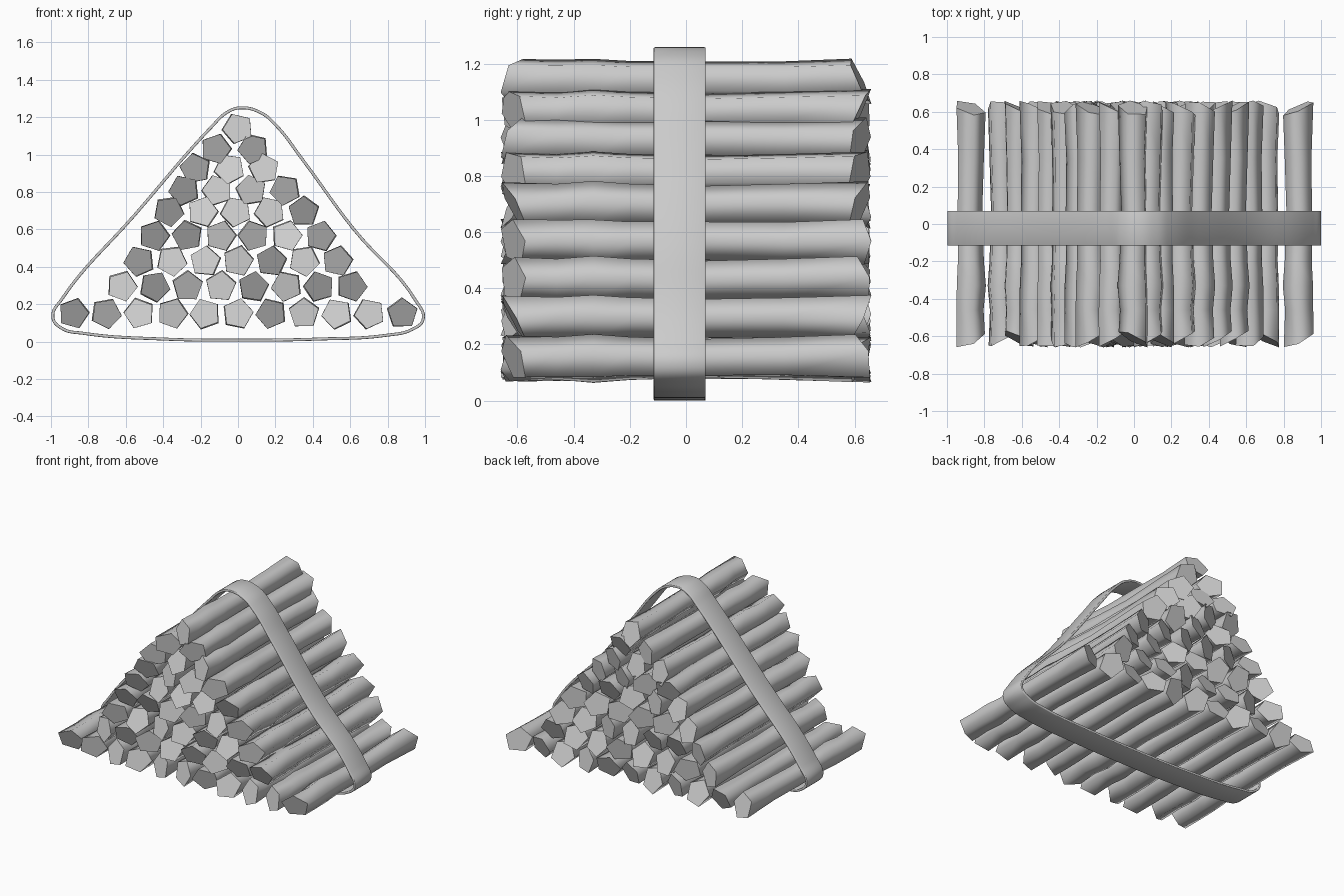
import bpy, bmesh, math, random
from mathutils import Vector

random.seed(4)
if "Cube" in bpy.data.objects:
    bpy.data.objects.remove(bpy.data.objects["Cube"], do_unlink=True)

grey = bpy.data.materials.new("plain grey")
grey.use_nodes = True
grey.diffuse_color = (0.6, 0.6, 0.6, 1)
grey.node_tree.nodes["Principled BSDF"].inputs["Base Color"].default_value = (0.6, 0.6, 0.6, 1)

SIDES = 5
HALF_LENGTH = 0.66
# Log profile from front to back: position along the log, radius, sideways bend
PROFILE = [(-0.66, 0.083, 0), (-0.46, 0.079, -0.004), (-0.33, 0.085, 0.004), (-0.2, 0.076, 0.002),
           (0.07, 0.072, -0.004), (0.35, 0.075, 0.003), (0.66, 0.085, 0.002)]

# Direction each sawn front end leans: L up and left, M up and right, D down and right
LEAN = {"L": (100, 160), "M": (20, 75), "D": (-80, -5)}


def add_log(name, x, z, lean):
    """Wavy five-sided log with obliquely sawn ends."""
    bm = bmesh.new()
    roll = math.radians(90 + random.uniform(-30, 30))
    bend = random.uniform(0, math.tau)
    front = math.radians(random.uniform(*LEAN[lean]))
    back = random.uniform(0, math.tau)
    rings = []
    for y, radius, offset in PROFILE:
        ring = []
        for i in range(SIDES):
            a = roll + math.tau * i / SIDES
            yy = y
            if y == -HALF_LENGTH:
                yy += 0.045 * (1 + math.cos(a - front))
            elif y == HALF_LENGTH:
                yy -= 0.04 * (1 + math.cos(a - back))
            ring.append(bm.verts.new((x + radius * math.cos(a) + offset * math.cos(bend), yy,
                                      z + radius * math.sin(a) + offset * math.sin(bend))))
        rings.append(ring)
    for a, b in zip(rings, rings[1:]):
        for i in range(SIDES):
            j = (i + 1) % SIDES
            bm.faces.new((a[i], a[j], b[j], b[i])).smooth = True
    # Flat ends with crisp rims
    for ring in (rings[0], rings[-1]):
        cap = bm.faces.new(ring)
        for e in cap.edges:
            e.smooth = False
    bmesh.ops.recalc_face_normals(bm, faces=bm.faces)
    mesh = bpy.data.meshes.new(name)
    bm.to_mesh(mesh)
    bm.free()
    mesh.materials.append(grey)
    bpy.context.collection.objects.link(bpy.data.objects.new(name, mesh))


# Stack of logs: height, first and last x, and the lean of each log
ROWS = [(0.15, -0.88, 0.88, "DDLMLLDMLLD"),
        (0.295, -0.62, 0.61, "LDDMDMDD"),
        (0.43, -0.53, 0.53, "DMLMDMD"),
        (0.565, -0.45, 0.44, "DDMDLD"),
        (0.695, -0.37, 0.35, "DLMMD"),
        (0.81, -0.29, 0.25, "DLMD"),
        (0.925, -0.23, 0.14, "DLL"),
        (1.03, -0.12, 0.08, "DD"),
        (1.14, 0.0, 0.0, "L")]
for r, (z, x0, x1, leans) in enumerate(ROWS):
    for i, lean in enumerate(leans):
        t = i / max(1, len(leans) - 1)
        add_log(f"log_{r + 1}_{i + 1}", x0 + (x1 - x0) * t, z, lean)

# Strap around the stack: rounded triangular loop, extruded along the logs
OUTLINE = [(0.01, 1.25), (-0.06, 1.225), (-0.14, 1.15), (-0.55, 0.68), (-0.94, 0.23),
           (-0.99, 0.13), (-0.94, 0.07), (-0.83, 0.045), (-0.4, 0.014), (0, 0.008),
           (0.43, 0.014), (0.8, 0.035), (0.93, 0.065), (0.99, 0.12), (0.95, 0.22),
           (0.62, 0.6), (0.34, 0.98), (0.2, 1.16), (0.12, 1.225)]
curve = bpy.data.curves.new("strap", "CURVE")
curve.dimensions = "2D"
curve.fill_mode = "NONE"
curve.resolution_u = 8
curve.extrude = 0.0925
spline = curve.splines.new("BEZIER")
spline.bezier_points.add(len(OUTLINE) - 1)
for p, (x, z) in zip(spline.bezier_points, OUTLINE):
    p.co = Vector((x, z, 0))
    p.handle_left_type = p.handle_right_type = "AUTO"
spline.use_cyclic_u = True
curve.materials.append(grey)
strap = bpy.data.objects.new("strap", curve)
strap.rotation_euler.x = math.pi / 2
strap.location.y = -0.0225
bpy.context.collection.objects.link(strap)

bpy.ops.object.select_all(action="DESELECT")
strap.select_set(True)
bpy.context.view_layer.objects.active = strap
bpy.ops.object.convert(target="MESH")
strap = bpy.context.object
bm = bmesh.new()
bm.from_mesh(strap.data)
bmesh.ops.remove_doubles(bm, verts=bm.verts, dist=0.0005)
bmesh.ops.recalc_face_normals(bm, faces=bm.faces)
bm.to_mesh(strap.data)
bm.free()
solid = strap.modifiers.new("thickness", "SOLIDIFY")
solid.thickness = 0.016
solid.offset = 0
bevel = strap.modifiers.new("soft_edges", "BEVEL")
bevel.width = 0.004
bevel.segments = 2
bevel.limit_method = "ANGLE"
bpy.ops.object.shade_smooth_by_angle(angle=math.radians(40))
